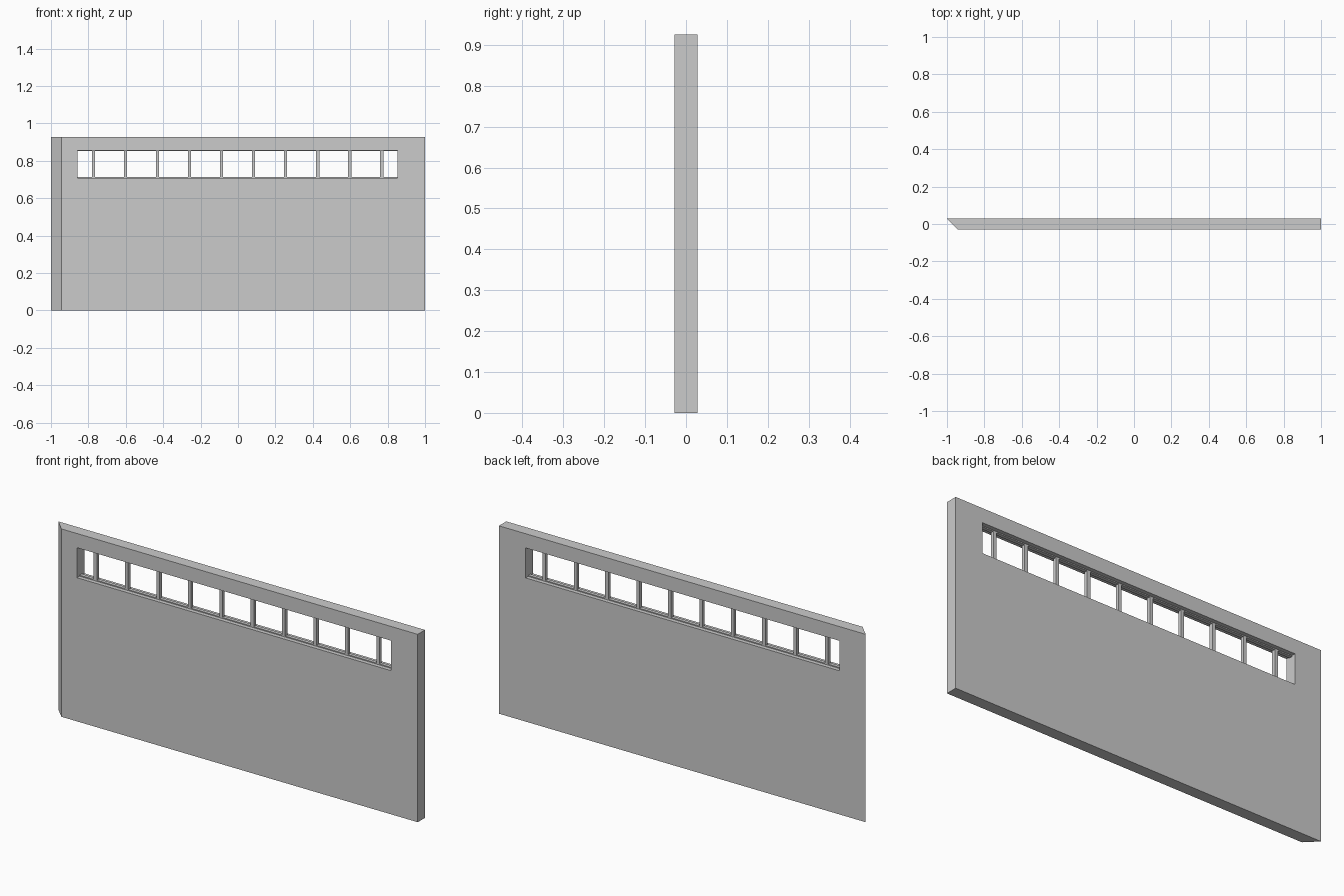
import bpy, bmesh

if "Cube" in bpy.data.objects:
    bpy.data.objects.remove(bpy.data.objects["Cube"])

H = 0.926            # panel height
T = 0.0285           # half thickness
WX0, WX1 = -0.858, 0.854   # window opening
WZ0, WZ1 = 0.708, 0.856
BAR = 0.017          # bar width and depth
RAIL = 0.005         # thin rail height
COUNT = 10


def prism(name, outline, z0, z1):
    """Extrude an xy outline from z0 to z1."""
    bm = bmesh.new()
    base = bm.faces.new([bm.verts.new((x, y, z0)) for x, y in outline])
    top = bmesh.ops.extrude_face_region(bm, geom=[base])["geom"]
    verts = [v for v in top if isinstance(v, bmesh.types.BMVert)]
    bmesh.ops.translate(bm, vec=(0, 0, z1 - z0), verts=verts)
    bmesh.ops.recalc_face_normals(bm, faces=bm.faces)
    mesh = bpy.data.meshes.new(name)
    bm.to_mesh(mesh)
    bm.free()
    obj = bpy.data.objects.new(name, mesh)
    bpy.context.collection.objects.link(obj)
    return obj


def box(name, x0, x1, d, z0, z1):
    return prism(name, [(x0, -d), (x1, -d), (x1, d), (x0, d)], z0, z1)


# Wall panel with a mitred left end
panel = prism("wall_panel", [(-1 + 2 * T, -T), (1, -T), (1, T), (-1, T)], 0, H)

# Long window opening
cutter = box("window_cutter", WX0, WX1, 0.1, WZ0, WZ1)
cutter.hide_render = True
mod = panel.modifiers.new("window", "BOOLEAN")
mod.object = cutter
mod.operation = "DIFFERENCE"
mod.solver = "EXACT"
bpy.context.view_layer.objects.active = panel
bpy.ops.object.modifier_apply(modifier=mod.name)
bpy.data.objects.remove(cutter)

# Thin rails along the top and bottom of the opening
box("bottom_rail", WX0, WX1, BAR / 2, WZ0, WZ0 + RAIL)
box("top_rail", WX0, WX1, BAR / 2, WZ1 - RAIL, WZ1)

# Upright bars, one at the middle of each equal division
step = (WX1 - WX0) / COUNT
for i in range(COUNT):
    x = WX0 + step * (i + 0.5)
    box(f"window_bar_{i + 1}", x - BAR / 2, x + BAR / 2, BAR / 2, WZ0 + RAIL, WZ1 - RAIL)
